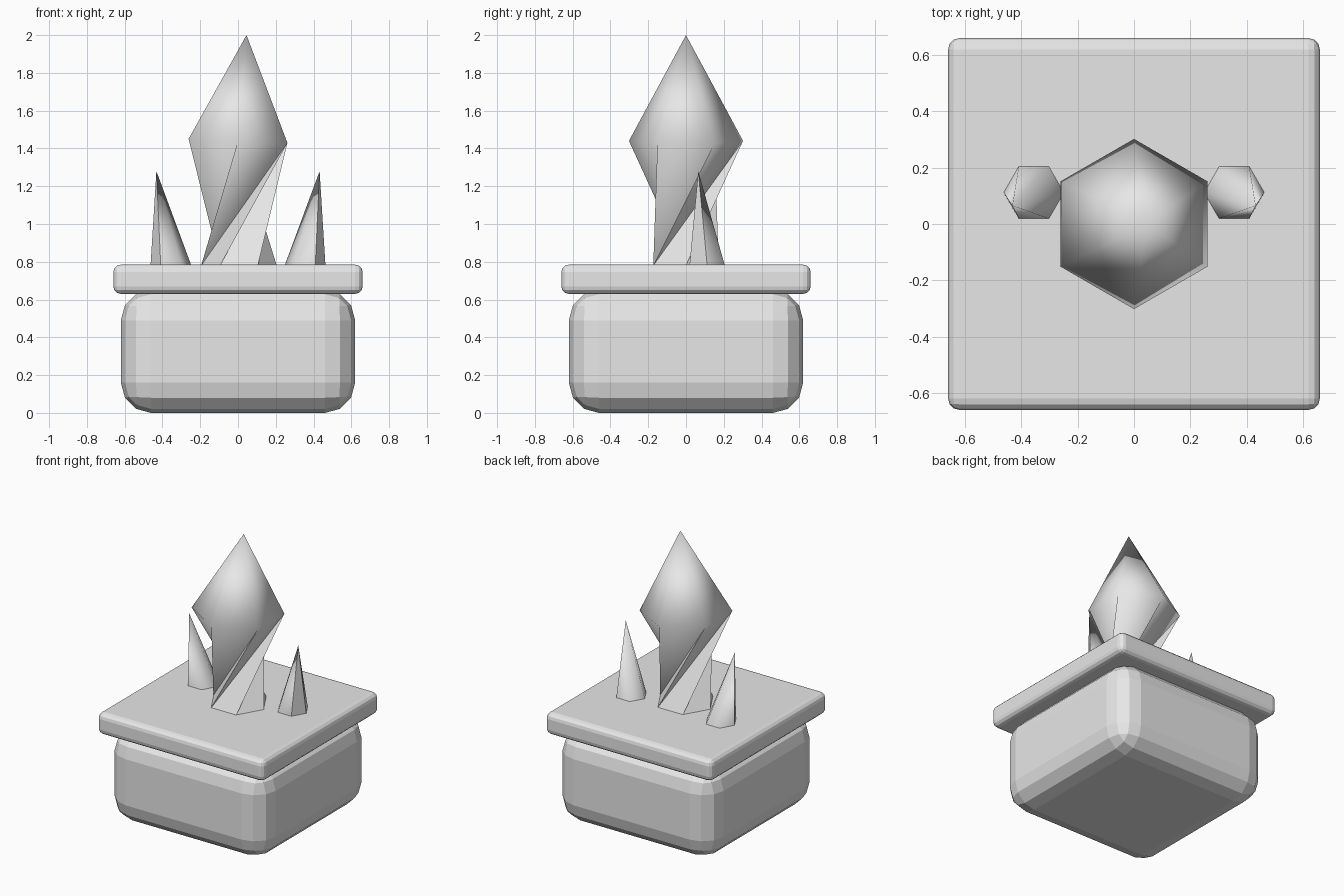
import bpy, bmesh
from math import cos, sin, radians
from mathutils import Vector

old = bpy.data.objects.get("Cube")
if old:
    bpy.data.objects.remove(old, do_unlink=True)

stone = bpy.data.materials.new("pale_grey")
stone.use_nodes = True
GREY = (0.8, 0.8, 0.8, 1)
stone.diffuse_color = GREY
stone.node_tree.nodes["Principled BSDF"].inputs["Base Color"].default_value = GREY


def finish(name, bm, angle):
    bmesh.ops.recalc_face_normals(bm, faces=bm.faces)
    mesh = bpy.data.meshes.new(name)
    bm.to_mesh(mesh)
    bm.free()
    mesh.materials.append(stone)
    ob = bpy.data.objects.new(name, mesh)
    bpy.context.collection.objects.link(ob)
    bpy.ops.object.select_all(action='DESELECT')
    bpy.context.view_layer.objects.active = ob
    ob.select_set(True)
    if angle:
        bpy.ops.object.shade_smooth_by_angle(angle=radians(angle))
    return ob


def rounded_box(name, width, low, high, radius, segments):
    bm = bmesh.new()
    bmesh.ops.create_cube(bm, size=1)
    bmesh.ops.scale(bm, vec=(width, width, high - low), verts=bm.verts)
    bmesh.ops.translate(bm, vec=(0, 0, (low + high) / 2), verts=bm.verts)
    bmesh.ops.bevel(bm, geom=bm.edges[:], offset=radius, segments=segments,
                    profile=0.5, affect='EDGES')
    return finish(name, bm, 0)


def ring(bm, centre, radius, turn, tilt=0):
    verts = []
    for i in range(6):
        a = radians(60 * i + turn)
        off = Vector((cos(a), sin(a), tilt * cos(a))) * radius
        verts.append(bm.verts.new(Vector(centre) + off))
    return verts


def cap(bm, loop, tip):
    apex = bm.verts.new(tip)
    for i in range(6):
        bm.faces.new((loop[i], loop[(i + 1) % 6], apex))


# Pedestal and slab
rounded_box("pedestal", 1.24, 0, 0.65, 0.16, 3)
rounded_box("slab", 1.32, 0.63, 0.785, 0.04, 3)

# Large crystal: a quarter-twisted shaft with deep grooves and a pointed head
bm = bmesh.new()
foot = ring(bm, (0.005, 0, 0.78), 0.2, 0)
crown = ring(bm, (0, 0, 1.44), 0.302, 90, -0.04)
for i in range(6):
    j = (i + 1) % 6
    bm.faces.new((foot[i], foot[j], crown[j]))
    bm.faces.new((foot[i], crown[j], crown[i]))
cap(bm, crown, (0.045, 0, 2.0))
bm.faces.new(foot[::-1])
finish("large_crystal", bm, 60)

# Pair of small leaning crystals
for side, name in ((-1, "right_crystal"), (1, "left_crystal")):
    bm = bmesh.new()
    base = ring(bm, (side * 0.355, 0.112, 0.78), 0.108, 0)
    cap(bm, base, (side * 0.432, 0.065, 1.28))
    bm.faces.new(base[::-1])
    finish(name, bm, 60)
